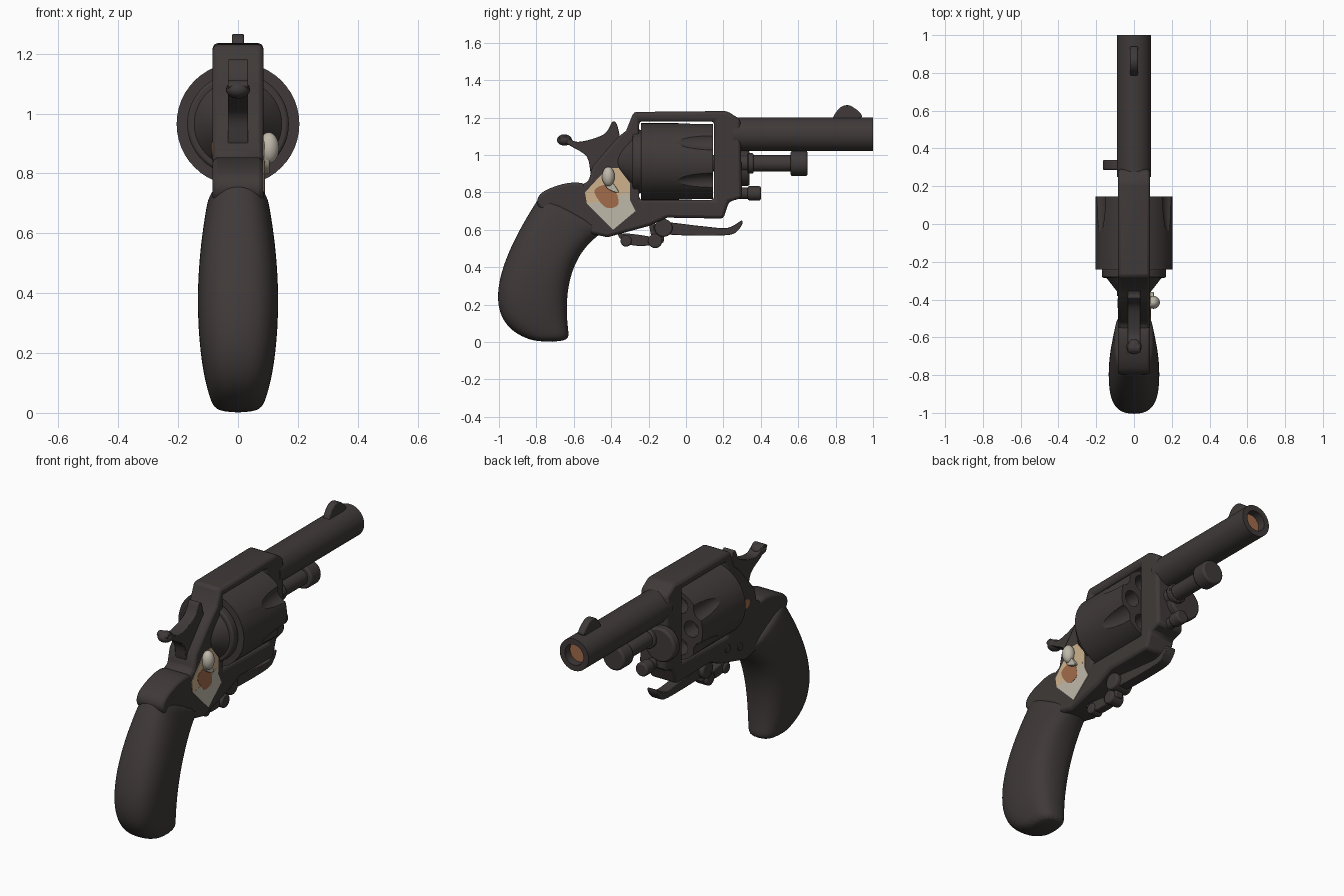
import bpy, bmesh
from math import sin, cos, pi, radians, copysign
from mathutils import Vector, Matrix
from mathutils.geometry import interpolate_bezier

cube = bpy.data.objects.get("Cube")
if cube:
    bpy.data.objects.remove(cube)


def material(name, red, green, blue):
    mat = bpy.data.materials.new(name)
    mat.use_nodes = True
    color = (red, green, blue, 1)
    mat.diffuse_color = color
    mat.node_tree.nodes["Principled BSDF"].inputs["Base Color"].default_value = color
    return mat


DARK = material("dark steel", .05, .042, .04)
COPPER = material("copper", .36, .15, .07)
TAN = material("tan", .62, .45, .27)
PALE = material("pale grey", .52, .48, .4)

FRAME_HALF = .085    # half thickness of the frame
BARREL_Z = 1.11      # height of the barrel axis
CYLINDER_Z = .965    # height of the cylinder axis
CYLINDER_R = .205


def activate(ob):
    bpy.ops.object.select_all(action="DESELECT")
    ob.select_set(True)
    bpy.context.view_layer.objects.active = ob


def round_edges(ob, width):
    mod = ob.modifiers.new("Round", "BEVEL")
    mod.width = width
    mod.segments = 2
    mod.limit_method = "ANGLE"


def shade(ob):
    activate(ob)
    bpy.ops.object.shade_smooth_by_angle(angle=radians(35))


def finish(bm, name, mat, bevel=0):
    bmesh.ops.recalc_face_normals(bm, faces=bm.faces)
    mesh = bpy.data.meshes.new(name)
    bm.to_mesh(mesh)
    bm.free()
    mesh.materials.append(mat)
    ob = bpy.data.objects.new(name, mesh)
    bpy.context.collection.objects.link(ob)
    if bevel:
        round_edges(ob, bevel)
    shade(ob)
    return ob


def cut(ob, cutters):
    activate(ob)
    for cutter in cutters:
        mod = ob.modifiers.new("Cut", "BOOLEAN")
        mod.object = cutter
        mod.operation = "DIFFERENCE"
        mod.solver = "EXACT"
        bpy.ops.object.modifier_apply(modifier=mod.name)
        bpy.data.objects.remove(cutter)
    shade(ob)


def smooth(points, steps=5):
    """Closed smooth outline through a few points."""
    pts = [Vector(p) for p in points]
    count = len(pts)
    outline = []
    for i, here in enumerate(pts):
        after = pts[(i + 1) % count]
        leave = (after - pts[i - 1]) / 6
        arrive = (pts[(i + 2) % count] - here) / 6
        outline += interpolate_bezier(here, here + leave, after - arrive, after, steps + 1)[:-1]
    return outline


def prism(name, outline, half, mat=DARK, bevel=0, x=0):
    """Side outline in (y, z), thickened across x."""
    bm = bmesh.new()
    face = bm.faces.new([bm.verts.new((x - half, p[0], p[1])) for p in outline])
    new = bmesh.ops.extrude_face_region(bm, geom=[face])["geom"]
    verts = [v for v in new if isinstance(v, bmesh.types.BMVert)]
    bmesh.ops.translate(bm, vec=(half * 2, 0, 0), verts=verts)
    return finish(bm, name, mat, bevel)


def rod(name, y, length, radius, z, x=0, mat=DARK, bevel=0, back=None):
    """Round bar running forward from y; back is the radius at its start."""
    bm = bmesh.new()
    place = Matrix.Translation((x, y + length / 2, z)) @ Matrix.Rotation(-pi / 2, 4, "X")
    bmesh.ops.create_cone(bm, cap_ends=True, segments=48, depth=length, matrix=place,
                          radius1=back or radius, radius2=radius)
    return finish(bm, name, mat, bevel)


def pin(name, y, z, radius, half, mat=DARK, bevel=0, x=0):
    """Round pin lying across the frame."""
    bm = bmesh.new()
    place = Matrix.Translation((x, y, z)) @ Matrix.Rotation(pi / 2, 4, "Y")
    bmesh.ops.create_cone(bm, cap_ends=True, segments=24, depth=half * 2, matrix=place,
                          radius1=radius, radius2=radius)
    return finish(bm, name, mat, bevel)


def ball(name, center, size, mat=DARK):
    bm = bmesh.new()
    place = Matrix.Translation(center) @ Matrix.Diagonal((*size, 1))
    bmesh.ops.create_uvsphere(bm, u_segments=24, v_segments=16, radius=1, matrix=place)
    return finish(bm, name, mat)


# Frame with the opening for the cylinder
frame = prism("frame", [
    (-.28, 1.23), (.22, 1.235), (.29, 1.19), (.3, .77), (.23, .75), (.2, .66), (-.1, .665),
    (-.2, .62), (-.42, .56), (-.6, .6), (-.6, .82), (-.52, .86), (-.5, .94), (-.37, 1.09),
    (-.32, 1.13)], FRAME_HALF)
cut(frame, [prism("window", [(-.25, .76), (.15, .76), (.15, 1.18), (-.25, 1.18)], 1)])
round_edges(frame, .016)

# Barrel, copper bore and sight
barrel = rod("barrel", .25, .75, .09, BARREL_Z)
cut(barrel, [rod("muzzle_hole", .95, .1, .058, BARREL_Z)])
rod("bore", .945, .01, .057, BARREL_Z, mat=COPPER)
prism("front_sight", smooth([(.79, 1.18), (.82, 1.25), (.88, 1.263), (.94, 1.2)]), .02, bevel=.006)

# Cylinder with alternating flutes and chambers
drum = rod("cylinder", -.24, .385, CYLINDER_R, CYLINDER_Z)
cutters = []
for k in range(6):
    angle = k * pi / 3
    across, up = cos(angle), sin(angle)
    cutters.append(rod("chamber", .05, .2, .045, CYLINDER_Z + up * .135, across * .135))
    across, up = cos(angle + pi / 6), sin(angle + pi / 6)
    cutters.append(ball("flute", (across * .24, .15, CYLINDER_Z + up * .24), (.06, .24, .06)))
cut(drum, cutters)
round_edges(drum, .006)
rod("recoil_shield", -.285, .05, .17, CYLINDER_Z, bevel=.01)
rod("shield_taper", -.37, .09, .15, CYLINDER_Z, back=.08)

# Ejector rod, swivel plate and lower screw
rod("ejector_rod", .12, .45, .044, .955)
rod("ejector_collar", .33, .03, .055, .955, bevel=.005)
rod("ejector_knob", .56, .09, .068, .955, bevel=.01)
rod("swivel_plate", .285, .055, .095, .93, x=-.07, bevel=.01)
rod("lower_screw", .2, .15, .03, .795)
rod("lower_screw_head", .33, .07, .038, .795, bevel=.008)

# Hammer with spur and nose
prism("hammer", smooth([
    (-.68, 1.09), (-.65, 1.11), (-.58, 1.07), (-.44, 1.11), (-.39, 1.18), (-.36, 1.13),
    (-.34, .95), (-.42, .87), (-.5, .88), (-.53, .99), (-.62, 1.05)]), .034, bevel=.01)
ball("spur_pad", (0, -.65, 1.08), (.04, .04, .03))

# Folding trigger and its links
prism("trigger", smooth([
    (-.14, .64), (.08, .62), (.22, .61), (.3, .65), (.28, .6), (.2, .57), (-.14, .58)]),
    .03, bevel=.01)
prism("trigger_strut", [(-.2, .64), (-.11, .62), (-.12, .53), (-.18, .53)], .025, bevel=.008)
prism("rear_link", smooth([(-.36, .58), (-.18, .56), (-.18, .52), (-.3, .52)]), .025, bevel=.006)
for name, y, z, radius, half in (("trigger_pivot", -.12, .61, .048, .055),
                                 ("lower_link", -.165, .54, .038, .04),
                                 ("rear_pin", -.32, .54, .03, .035)):
    pin(name, y, z, radius, half, bevel=.008)

# Grip: rounded sections between a back curve and a front curve
STEPS, SIDES = 14, 20
back = interpolate_bezier((0, -.77, .8), (0, -.9, .6), (0, -1.22, .1), (0, -.8, 0), STEPS)
front = interpolate_bezier((0, -.42, .6), (0, -.6, .5), (0, -.67, .3), (0, -.62, 0), STEPS)
bm = bmesh.new()
rows = []
for i in range(STEPS):
    t = i / (STEPS - 1)
    half = (.1 + .036 * sin(pi * t)) * (1 - .25 * t ** 8)
    row = []
    for j in range(SIDES):
        c, s = cos(2 * pi * j / SIDES), sin(2 * pi * j / SIDES)
        depth = (1 + copysign(abs(c) ** .75, c)) / 2
        point = back[i].lerp(front[i], depth)
        point.x = half * copysign(abs(s) ** .75, s)
        row.append(bm.verts.new(point))
    rows.append(row)
for upper, lower in zip(rows, rows[1:]):
    for j in range(SIDES):
        bm.faces.new((upper[j - 1], upper[j], lower[j], lower[j - 1]))
bm.faces.new(rows[0])
bm.faces.new(rows[-1])
grip = finish(bm, "grip", DARK)
grip.modifiers.new("Subdivide", "SUBSURF").levels = 2
prism("grip_shoulder", smooth([(-.78, .79), (-.63, .85), (-.52, .82), (-.5, .62), (-.76, .7)]),
      FRAME_HALF, bevel=.025)

# Coloured side plate with its teardrop catch
PLATE = .003
prism("side_plate", [(-.54, .8), (-.42, .93), (-.36, .93), (-.3, .85), (-.3, .74), (-.53, .74)],
      PLATE, TAN, x=FRAME_HALF)
prism("pale_patch", [(-.53, .74), (-.39, .6), (-.27, .7), (-.32, .8), (-.4, .76)],
      PLATE, PALE, x=FRAME_HALF + .001)
prism("copper_patch", smooth([(-.49, .81), (-.4, .84), (-.36, .74), (-.43, .72)]),
      PLATE, COPPER, x=FRAME_HALF + .002)
ball("catch_bulb", (.103, -.415, .885), (.034, .034, .052), PALE)
prism("catch_tail", smooth([(-.44, .87), (-.4, .86), (-.36, .8), (-.42, .82)]),
      .01, PALE, bevel=.005, x=.095)

# Opposite side pin and screws
pin("copper_pin", -.42, .88, .025, PLATE, COPPER, x=-FRAME_HALF)
for y, z in ((-.36, .66), (-.25, .69), (-.22, 1)):
    pin("frame_screw", y, z, .022, PLATE * 2, x=-FRAME_HALF)
